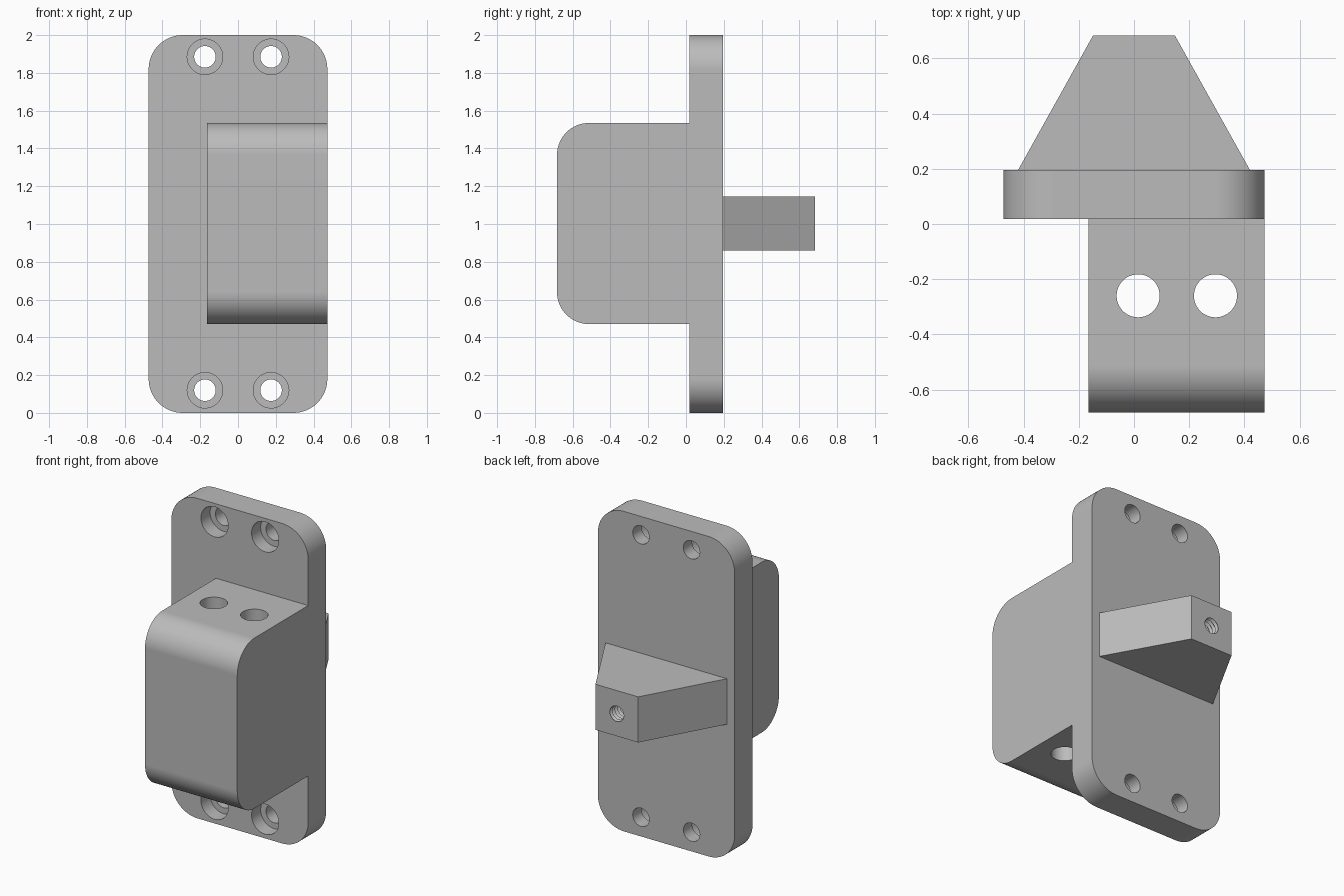
import bpy, bmesh
from math import sin, cos, pi
from mathutils import Vector

if "Cube" in bpy.data.objects:
    bpy.data.objects.remove(bpy.data.objects["Cube"])

grey = bpy.data.materials.new("plain grey")
grey.use_nodes = True
grey.diffuse_color = (0.5, 0.5, 0.5, 1)
grey.node_tree.nodes["Principled BSDF"].inputs["Base Color"].default_value = (0.5, 0.5, 0.5, 1)


def finish(bm, name):
    bmesh.ops.recalc_face_normals(bm, faces=bm.faces[:])
    mesh = bpy.data.meshes.new(name)
    bm.to_mesh(mesh)
    bm.free()
    mesh.materials.append(grey)
    ob = bpy.data.objects.new(name, mesh)
    bpy.context.collection.objects.link(ob)
    return ob


def prism(name, outline, axis, lo, hi):
    """Extrude a 2D outline along an axis; the other two axes keep their order."""
    def place(p):
        v = list(p)
        v.insert("xyz".index(axis), lo)
        return v
    bm = bmesh.new()
    face = bm.faces.new([bm.verts.new(place(p)) for p in outline])
    out = bmesh.ops.extrude_face_region(bm, geom=[face])
    step = Vector((0, 0, 0))
    step["xyz".index(axis)] = hi - lo
    bmesh.ops.translate(bm, vec=step, verts=[g for g in out["geom"] if isinstance(g, bmesh.types.BMVert)])
    return finish(bm, name)


def arc(cx, cy, r, start, sweep, steps):
    return [(cx + r * cos(start + sweep * i / steps),
             cy + r * sin(start + sweep * i / steps)) for i in range(steps + 1)]


def circle(cx, cy, r, n=48):
    return arc(cx, cy, r, 0, 2 * pi, n)[:-1]


def boolean(target, tool, operation):
    mod = target.modifiers.new(operation.lower(), 'BOOLEAN')
    mod.operation = operation
    mod.solver = 'EXACT'
    mod.object = tool
    bpy.context.view_layer.objects.active = target
    bpy.ops.object.modifier_apply(modifier=mod.name)
    bpy.data.objects.remove(tool)


W, FRONT, BACK, R = 0.473, 0.018, 0.195, 0.18

# Mounting plate with four rounded corners
corners = [(W - R, 2 - R), (R - W, 2 - R), (R - W, R), (W - R, R)]
outline = []
for i, (cx, cz) in enumerate(corners):
    outline += arc(cx, cz, R, i * pi / 2, pi / 2, 16)
bracket = prism("mounting_bracket", outline, 'y', FRONT, BACK)

# Front block, rounded along its two outer edges, flush with the plate side
low, high, nose, br = 0.47, 1.535, -0.683, 0.17
outline = [(0.1, low), (0.1, high)]
outline += arc(nose + br, high - br, br, pi / 2, pi / 2, 16)
outline += arc(nose + br, low + br, br, pi, pi / 2, 16)
boolean(bracket, prism("front_block", outline, 'x', -0.165, W), 'UNION')

# Tapered boss on the back
outline = [(-0.42, BACK), (0.42, BACK), (0.148, 0.683), (-0.148, 0.683)]
outline = [(-0.42, 0.12), (0.42, 0.12)] + outline[1:] + outline[:1]
boolean(bracket, prism("back_boss", outline, 'z', 0.86, 1.145), 'UNION')

# Counterbored screw holes in the plate
for x in (-0.175, 0.175):
    for z in (0.12, 1.885):
        boolean(bracket, prism("screw_hole", circle(x, z, 0.057), 'y', -0.1, 0.3), 'DIFFERENCE')
        boolean(bracket, prism("counterbore", circle(x, z, 0.094), 'y', -0.1, 0.108), 'DIFFERENCE')

# Vertical holes through the block
for x in (0.015, 0.295):
    boolean(bracket, prism("block_hole", circle(x, -0.26, 0.078), 'z', 0.3, 1.7), 'DIFFERENCE')

# Threaded hole in the end of the boss: a turned zigzag profile
pitch, turns, start = 0.025, 15, 0.70
profile = [(0, start)]
for i in range(turns):
    profile += [(0.056, start - i * pitch), (0.044, start - (i + 0.5) * pitch)]
profile.append((0, start - turns * pitch))
bm = bmesh.new()
verts = [bm.verts.new((r, y, 1.0)) for r, y in profile]
edges = [bm.edges.new(pair) for pair in zip(verts, verts[1:])]
bmesh.ops.spin(bm, geom=verts + edges, cent=(0, 0, 1.0), axis=(0, 1, 0),
               angle=2 * pi, steps=32, use_duplicate=False)
bmesh.ops.remove_doubles(bm, verts=bm.verts[:], dist=0.0005)
boolean(bracket, finish(bm, "thread_cutter"), 'DIFFERENCE')

# Smooth rounds, sharp edges
bpy.ops.object.select_all(action='DESELECT')
bracket.select_set(True)
bpy.context.view_layer.objects.active = bracket
bpy.ops.object.shade_smooth_by_angle(angle=pi / 6)
weighted = bracket.modifiers.new("weighted_normals", 'WEIGHTED_NORMAL')
weighted.keep_sharp = True
